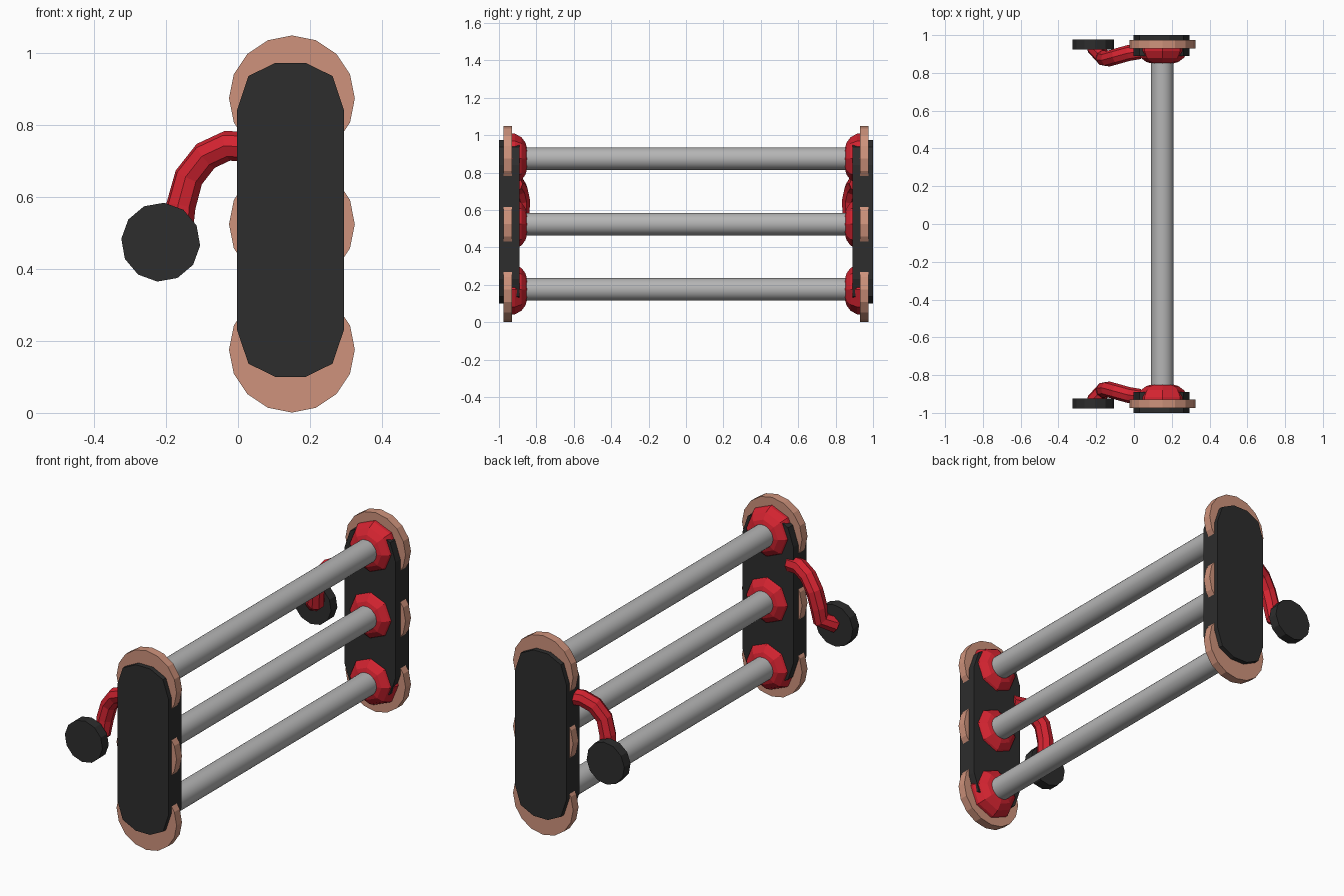
import bpy, bmesh, math

if "Cube" in bpy.data.objects:
    bpy.data.objects.remove(bpy.data.objects["Cube"])


def material(name, rgb):
    m = bpy.data.materials.new(name)
    m.diffuse_color = (*rgb, 1)
    m.use_nodes = True
    m.node_tree.nodes["Principled BSDF"].inputs["Base Color"].default_value = m.diffuse_color
    return m


BLACK = material("black rubber", (0.026, 0.026, 0.026))
RED = material("red plastic", (0.66, 0.017, 0.03))
COPPER = material("copper plastic", (0.62, 0.29, 0.2))
STEEL = material("grey steel", (0.46, 0.46, 0.46))


def add_object(name, bm, mat, smooth=False):
    bmesh.ops.recalc_face_normals(bm, faces=bm.faces)
    me = bpy.data.meshes.new(name)
    bm.to_mesh(me)
    bm.free()
    me.materials.append(mat)
    ob = bpy.data.objects.new(name, me)
    bpy.context.collection.objects.link(ob)
    if smooth:
        bpy.context.view_layer.objects.active = ob
        ob.select_set(True)
        bpy.ops.object.shade_smooth_by_angle(angle=math.radians(40))
        ob.select_set(False)
    return ob


def loft(name, rings, mat, smooth=False):
    """Skin a list of rings of 3D points and cap both ends."""
    bm = bmesh.new()
    vs = [[bm.verts.new(p) for p in r] for r in rings]
    n = len(vs[0])
    for a, b in zip(vs, vs[1:]):
        for i in range(n):
            j = (i + 1) % n
            bm.faces.new((a[i], a[j], b[j], b[i]))
    bm.faces.new(vs[0])
    bm.faces.new(vs[-1])
    return add_object(name, bm, mat, smooth)


def lathe(name, x, z, profile, n, mat, phase=90, smooth=False):
    """Turn (y, radius) pairs around an axis along y."""
    ang = [math.radians(phase) + math.tau * i / n for i in range(n)]
    rings = [[(x + r * math.cos(a), y, z + r * math.sin(a)) for a in ang]
             for y, r in profile]
    return loft(name, rings, mat, smooth)


HEIGHTS = {"lower": 0.176, "middle": 0.525, "upper": 0.875}
# upper right quarter of the end plate outline, relative to its centre
QUARTER = [(0.149, 0.305), (0.117, 0.4), (0.042, 0.437)]
OUTLINE = (QUARTER + [(-x, z) for x, z in reversed(QUARTER)]
           + [(-x, -z) for x, z in QUARTER]
           + [(x, -z) for x, z in reversed(QUARTER)])
ARM = [(0.03, 0.915, 0.74), (-0.03, 0.905, 0.743), (-0.09, 0.888, 0.715),
       (-0.137, 0.875, 0.655), (-0.159, 0.878, 0.575),
       (-0.165, 0.885, 0.51), (-0.215, 0.94, 0.475)]

# rods joining the two ends
for level, z in HEIGHTS.items():
    lathe(level + "_rod", 0.15, z, [(-0.88, 0.06), (0.88, 0.06)], 32, STEEL, smooth=True)

for side, s in (("front", -1), ("back", 1)):
    # end plate
    loft(side + "_end_plate",
         [[(0.146 + x, s * y, 0.537 + z) for x, z in OUTLINE] for y in (0.89, 1.0)], BLACK)
    for level, z in HEIGHTS.items():
        # discs sandwiched in the plate, domed sockets for the rods
        lathe(f"{side}_{level}_disc", 0.15, z, [(s * 0.93, 0.175), (s * 0.975, 0.175)], 16, COPPER)
        lathe(f"{side}_{level}_socket", 0.15, z,
              [(s * 0.94, 0.135), (s * 0.915, 0.133), (s * 0.88, 0.115),
               (s * 0.858, 0.085), (s * 0.848, 0.05)], 8, RED)
    # curved arm
    cu = bpy.data.curves.new(side + "_arm_path", 'CURVE')
    cu.dimensions = '3D'
    cu.bevel_depth = 0.042
    cu.bevel_resolution = 2
    cu.use_fill_caps = True
    sp = cu.splines.new('POLY')
    sp.points.add(len(ARM) - 1)
    for p, (x, y, z) in zip(sp.points, ARM):
        p.co = (x, s * y, z, 1)
    sp.use_smooth = False
    tmp = bpy.data.objects.new(side + "_arm_path", cu)
    bm = bmesh.new()
    bm.from_mesh(bpy.data.meshes.new_from_object(tmp))
    for f in bm.faces:
        f.smooth = False
        f.material_index = 0
    bpy.data.objects.remove(tmp)
    add_object(side + "_arm", bm, RED)
    # pad at the end of the arm
    lathe(side + "_pad", -0.215, 0.475, [(s * 0.925, 0.11), (s * 0.977, 0.11)], 12, BLACK, phase=85)
